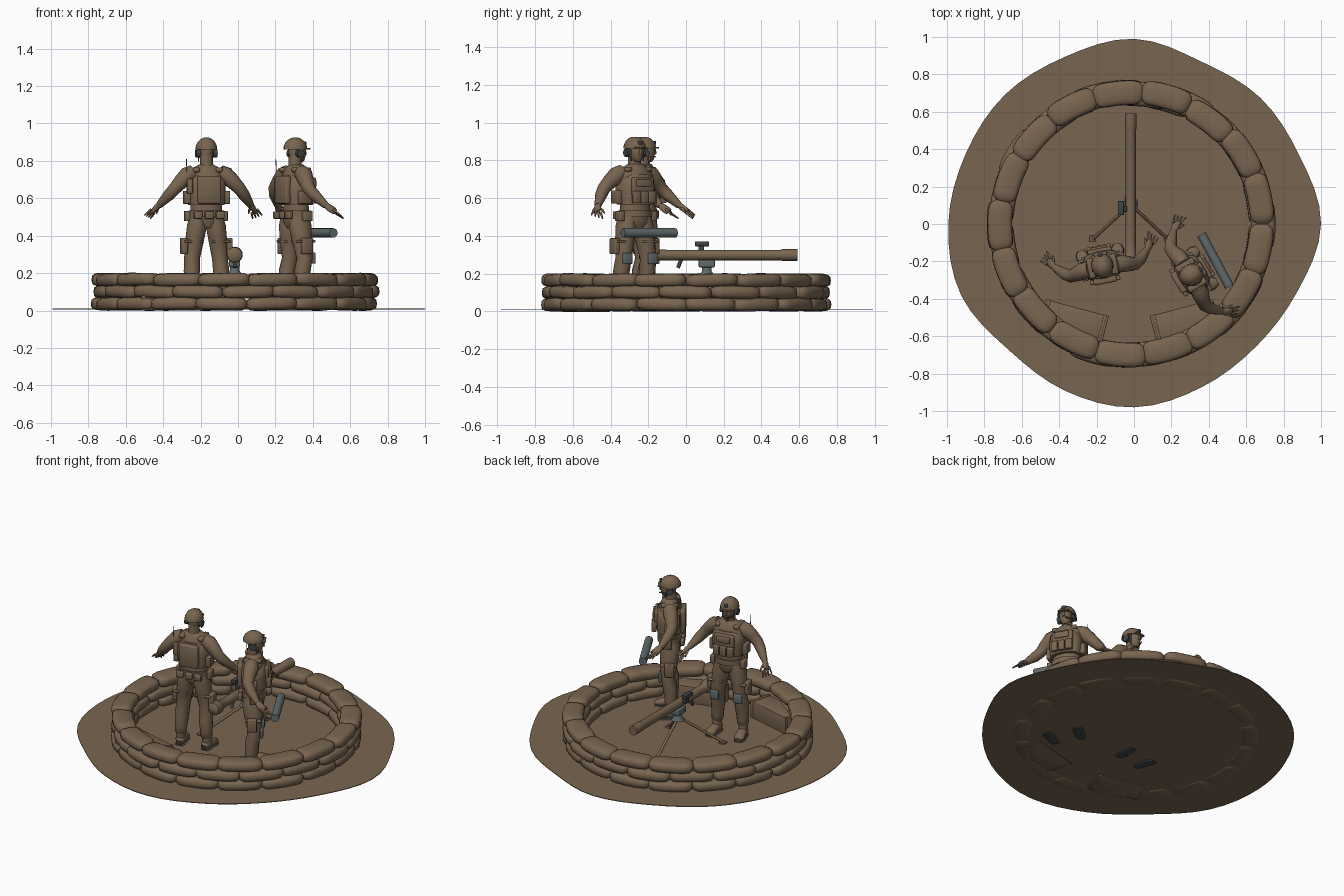
import bpy, bmesh, math, random
from mathutils import Vector, Matrix

random.seed(4)
if "Cube" in bpy.data.objects:
    bpy.data.objects.remove(bpy.data.objects["Cube"])


def material(name, rgb):
    m = bpy.data.materials.new(name)
    m.use_nodes = True
    m.diffuse_color = (*rgb, 1)
    m.node_tree.nodes["Principled BSDF"].inputs["Base Color"].default_value = (*rgb, 1)
    return m


BROWN = material("dusty brown", (0.19, 0.13, 0.08))
GREY = material("blue grey metal", (0.12, 0.145, 0.15))
DARK = material("dark grey", (0.05, 0.058, 0.06))
X_AXIS, Y_AXIS, Z_AXIS = Matrix.Identity(3)


def finish(name, bm, mat):
    bmesh.ops.recalc_face_normals(bm, faces=bm.faces)
    mesh = bpy.data.meshes.new(name)
    bm.to_mesh(mesh)
    bm.free()
    mesh.materials.append(mat)
    ob = bpy.data.objects.new(name, mesh)
    bpy.context.collection.objects.link(ob)
    bpy.ops.object.select_all(action="DESELECT")
    ob.select_set(True)
    bpy.context.view_layer.objects.active = ob
    bpy.ops.object.shade_smooth_by_angle(angle=math.radians(50))
    return ob


def duplicate(ob):
    twin = ob.copy()
    bpy.context.collection.objects.link(twin)
    return twin


def box(name, pos, size, mat=BROWN, bevel=0.005, turn=0):
    bm = bmesh.new()
    place = Matrix.Translation(pos) @ Matrix.Rotation(turn, 4, "Z") @ Matrix.Diagonal((*size, 1))
    bmesh.ops.create_cube(bm, size=1, matrix=place)
    bmesh.ops.bevel(bm, geom=bm.edges[:], offset=bevel, segments=2, profile=0.5, affect="EDGES")
    return finish(name, bm, mat)


def loft(name, rings, mat=BROWN, sides=14, ref=Y_AXIS, power=1):
    """Skin rings (x, y, z, half width, half depth) set square to their path."""
    bm = bmesh.new()
    path = [Vector(ring[:3]) for ring in rings]
    last = len(path) - 1
    loops = []
    for i, ring in enumerate(rings):
        along = (path[min(i + 1, last)] - path[max(i - 1, 0)]).normalized()
        across = ref.cross(along).normalized()
        up = along.cross(across)
        loop = []
        for k in range(sides):
            a = math.tau * k / sides
            c, s = (math.copysign(abs(f) ** power, f) for f in (math.cos(a), math.sin(a)))
            loop.append(bm.verts.new(path[i] + across * c * ring[3] + up * s * ring[-1]))
        loops.append(loop)
    for low, high in zip(loops, loops[1:]):
        for k in range(sides):
            j = (k + 1) % sides
            bm.faces.new((low[k], low[j], high[j], high[k]))
    bm.faces.new(loops[0])
    bm.faces.new(loops[-1])
    return finish(name, bm, mat)


def stack(name, rows, mat=BROWN, y=0, sides=18, power=1):
    """Loft straight up from rows of (height, half width, half depth)."""
    return loft(name, [(0, y, *row) for row in rows], mat, sides, power=power)


def rod(name, start, end, radius, mat=BROWN, sides=16, ref=Y_AXIS):
    return loft(name, [(*start, radius), (*end, radius)], mat, sides, ref)


def ground():
    """Thin sheet whose wavy rim is a smooth loop through evenly spaced radii."""
    radii = (1, .957, .955, .94, .99, .967, .977, .975, .993, 1, .95, .965, .98, .945, .925, .945)
    count, fine = len(radii), 4
    bm = bmesh.new()
    verts = []
    for i in range(count * fine):
        k, t = i // fine, (i % fine) / fine
        a, b, c, d = (radii[(k + j) % count] for j in (-1, 0, 1, 2))
        r = b + (c - a) * t / 2 + (2*a - 5*b + 4*c - d) * t**2 / 2 + (3*b - a - 3*c + d) * t**3 / 2
        angle = math.tau * i / (count * fine)
        verts.append(bm.verts.new((r * math.cos(angle), r * math.sin(angle), 0.01)))
    face = bm.faces.new(verts)
    skirt = bmesh.ops.extrude_face_region(bm, geom=[face], use_keep_orig=True)["geom"]
    low = [v for v in skirt if isinstance(v, bmesh.types.BMVert)]
    bmesh.ops.translate(bm, verts=low, vec=(0, 0, -0.004))
    finish("ground_sheet", bm, BROWN)


def sandbag_ring(radius=0.7, count=17):
    """Three staggered courses that share one curved bag mesh."""
    step = math.tau / count
    rings = []
    for k in range(-5, 6):
        t = math.sin(k / 5 * math.pi / 2)
        fat = max(0.45, (1 - t**8) ** 0.4)
        a = t * step * 0.52
        rings.append((radius * (math.cos(a) - 1), radius * math.sin(a), 0, 0.066 * fat, 0.036 * fat))
    bags = [loft("sandbag", rings, sides=16, ref=Z_AXIS, power=0.65)]
    while len(bags) < 3 * count:
        bags.append(duplicate(bags[0]))
    for i, bag in enumerate(bags):
        course, k = divmod(i, count)
        a = step * (k + 0.5 + 0.5 * (course % 2)) + random.uniform(-.012, .012)
        r = radius + random.uniform(-.008, .008)
        bag.location = (r * math.cos(a) - 0.015, r * math.sin(a), 0.036 + 0.064 * course)
        bag.rotation_euler = (random.uniform(-.03, .03), random.uniform(-.06, .06), a)


def ammo_boxes():
    for s in (-1, 1):
        turn = s * 0.26
        centre = Vector((0.3 * s - 0.025, -0.53, 0.06))
        box("ammo_box", centre, (0.35, 0.17, 0.12), bevel=0.003, turn=turn)
        for end in (-1, 1):
            shift = Matrix.Rotation(turn, 3, "Z") @ (X_AXIS * 0.155 * end)
            box("box_batten", centre + shift, (0.014, 0.176, 0.126), bevel=0.002, turn=turn)


def gun(x=-0.018, z=0.298):
    profile = ((-.25, .012), (-.235, .04), (-.19, .043), (-.17, .03), (-.1, .028),
               (.5, .028), (.51, .031), (.59, .031))
    loft("gun_barrel", [(x, y, z, r) for y, r in profile], sides=20, ref=Z_AXIS)
    box("gun_cradle", (x, 0.11, 0.253), (0.06, 0.085, 0.04), GREY)
    loft("tripod_head", [(x, .11, .19, .04), (x, .11, .215, .025), (x, .11, .24, .025)], GREY)
    rod("trigger_grip", (x, -0.025, 0.275), (x, -0.043, 0.23), 0.01, DARK)
    box("sight_arm", (x - 0.035, 0.08, 0.325), (0.03, 0.03, 0.045), DARK, 0.002)
    box("sight", (x - 0.052, 0.085, 0.357), (0.032, 0.075, 0.025), DARK, 0.003)
    for foot in ((-.22, -.08), (.18, -.08), (x, .33)):
        rod("tripod_leg", (x, 0.105, 0.205), (*foot, 0.02), 0.009, ref=Z_AXIS)
        box("tripod_foot", (*foot, 0.018), (0.035, 0.035, 0.012), bevel=0.002)


# Each figure function returns its parts; the figure stands at the origin and faces -y
def head():
    dome = [(0.862 + 0.064 * math.sin(a), math.cos(a))
            for a in (math.pi / 2 * k / 7 for k in range(7))]
    parts = [stack("neck", [(.76, .036), (.83, .033)], y=.006),
             stack("face", [(.79, .016, .03), (.805, .03, .042), (.835, .039, .048),
                            (.87, .041, .05), (.9, .03, .04)], y=-.008),
             stack("nose", [(.865, .004), (.838, .009), (.83, .006)][::-1], y=-.056),
             stack("helmet", [(z, .058 * c, .066 * c) for z, c in dome], y=.004),
             box("helmet_brim", (0, -.057, .866), (.07, .03, .008), bevel=.003),
             box("helmet_mount", (0, -.054, .893), (.025, .016, .02), DARK),
             rod("microphone", (.046, -.015, .825), (.014, -.062, .818), .004, DARK, 8, Z_AXIS)]
    for s in (-1, 1):
        parts.append(rod("ear_cup", (.036 * s, .004, .84), (.058 * s, .004, .84), .022, DARK))
        parts.append(box("helmet_strap", (.038 * s, -.02, .832), (.006, .008, .07), bevel=.001))
    return parts


def body():
    parts = [stack("torso", [(.44, .055, .05), (.47, .085, .065), (.52, .088, .068), (.57, .084, .06),
                             (.66, .1, .068), (.72, .108, .065), (.755, .085, .052), (.78, .04, .038)]),
             stack("vest", [(.565, .096, .078), (.64, .104, .084), (.7, .1, .08), (.725, .07, .07)],
                   power=.75),
             stack("belt", [(.5, .096, .076), (.535, .096, .076)]),
             box("back_panel", (0, .082, .645), (.125, .036, .15), bevel=.01),
             box("chest_panel", (0, -.078, .66), (.13, .025, .1), bevel=.008),
             box("chest_pouch", (0, -.094, .68), (.09, .016, .04)),
             box("radio", (.1, .05, .665), (.03, .035, .08)),
             rod("antenna", (.115, .05, .69), (.118, .055, .81), .002, DARK, 6)]
    for x in (-.046, 0, .046):
        parts.append(box("magazine_pouch", (x, -.092, .605), (.04, .03, .065)))
        parts.append(box("rear_belt_pouch", (x * 1.3, .082, .51), (.045, .026, .04)))
    for s in (-1, 1):
        parts.append(box("shoulder_strap", (.062 * s, .005, .752), (.036, .11, .026), bevel=.009))
        parts.append(box("side_pouch", (.108 * s, .01, .605), (.03, .07, .07)))
        parts.append(box("belt_pouch", (.1 * s, -.01, .505), (.03, .055, .055)))
    return parts


def leg(s):
    trouser = ((.045, .005, .5, .045, .06), (.052, .005, .45, .054, .064), (.064, 0, .37, .05, .055),
               (.076, -.008, .28, .043), (.08, .008, .21, .044), (.084, .012, .13, .038),
               (.085, .012, .095, .036), (.085, .012, .085, .028))
    foot = ((.045, .02, .018), (.02, .03, .03), (-.03, .03, .026), (-.07, .033, .018), (-.095, .02, .012))
    upper = [((.088 - y * .12) * s, y, .012 + h, w, h) for y, w, h in foot]
    sole = [(x, y, .008, w + .002, .008) for x, y, z, w, h in upper]
    return [loft("trouser_leg", [(x * s, *rest) for x, *rest in trouser]),
            rod("boot_shaft", (.086 * s, .012, .11), (.088 * s, .008, .03), .03),
            loft("boot", upper, ref=Z_AXIS, power=.8),
            loft("boot_sole", sole, DARK, ref=Z_AXIS, power=.6),
            box("knee_pad", (.078 * s, -.052, .28), (.055, .018, .06), GREY),
            box("thigh_pouch", (.122 * s, .005, .345), (.032, .06, .085)),
            box("thigh_strap", (.075 * s, 0, .37), (.1, .1, .012))]


def arm(s):
    sleeve = ((.07, .01, .74, .04), (.105, .012, .722, .047), (.14, .02, .69, .041),
              (.178, .026, .65, .034), (.205, .008, .617, .032), (.24, -.025, .575, .022),
              (.252, -.037, .56, .018))
    palm = ((.248, -.033, .565, .014), (.262, -.05, .55, .016, .022),
            (.276, -.07, .533, .012, .024), (.281, -.077, .527, .008, .02))
    thumb = ((.255, -.05, .55, .009), (.25, -.082, .535, .007), (.25, -.1, .52, .004))
    parts = [loft("sleeve", [(x * s, *rest) for x, *rest in sleeve]),
             loft("palm", [(x * s, *rest) for x, *rest in palm]),
             loft("thumb", [(x * s, *rest) for x, *rest in thumb], sides=8, ref=Z_AXIS)]
    # Four fingers fanned across the palm
    for fan in (-1.5, -0.5, 0.5, 1.5):
        base = Vector(((.277 - .008 * fan) * s, -.072 - .009 * fan, .531 - .006 * fan))
        tip = base + Vector(((.022 - .006 * fan) * s, -.035 - .006 * fan, -.03))
        parts.append(loft("finger", [(*base, .007), (*tip, .004)], sides=8))
    return parts


ground()
sandbag_ring()
ammo_boxes()
gun()
rod("round_container", (0.36, -0.055, 0.415), (0.51, -0.335, 0.415), 0.025, GREY, 20, Z_AXIS)
figure = head() + body()
for side in (-1, 1):
    figure += leg(side) + arm(side)

# Place the figure and its twin
twin = [duplicate(ob) for ob in figure]
for parts, pos, heading in ((figure, (-.17, -.22, 0), 191), (twin, (.31, -.27, 0), 121)):
    for ob in parts:
        ob.matrix_world = Matrix.Translation(pos) @ Matrix.Rotation(math.radians(heading), 4, "Z")
